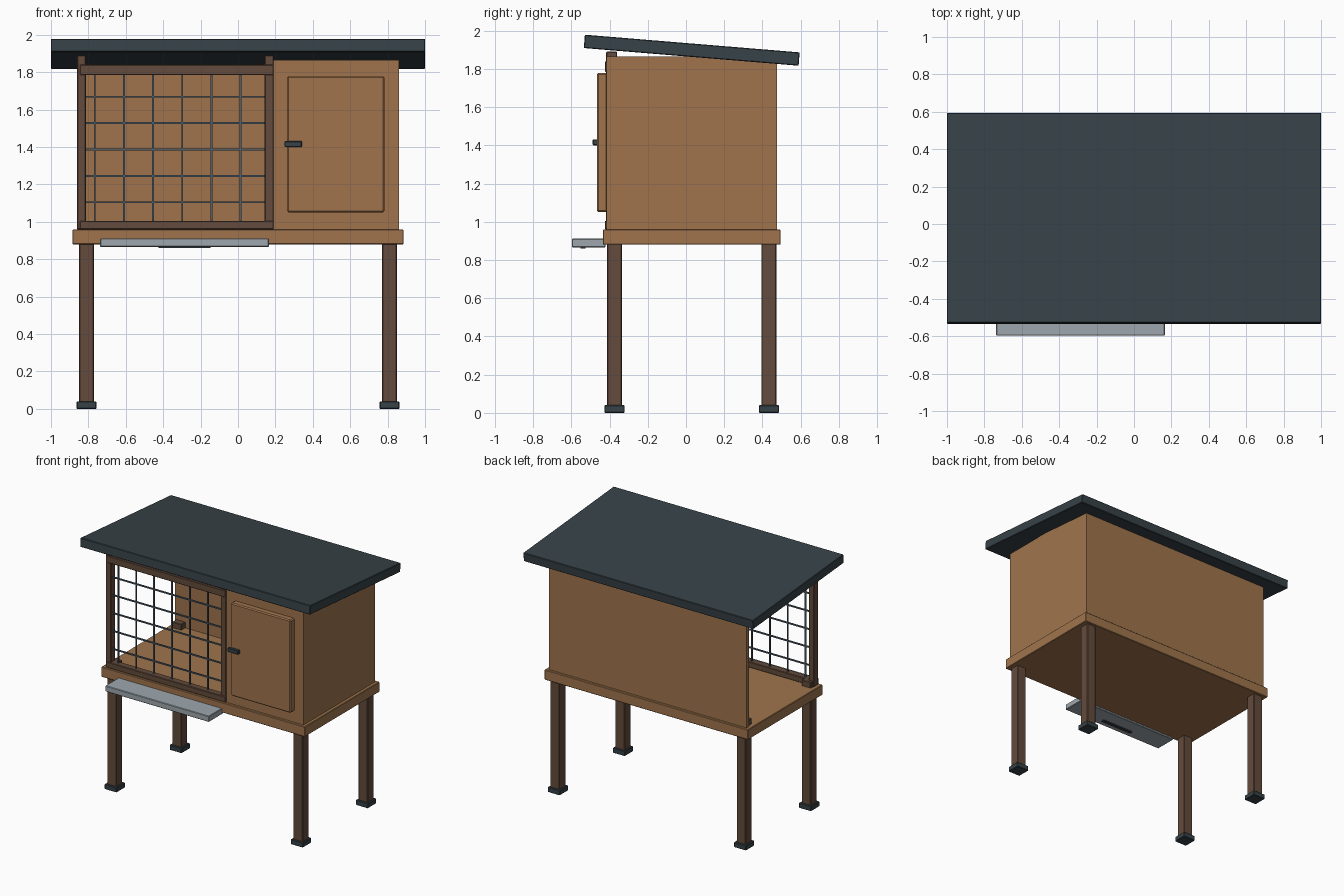
import bpy
import math

cube = bpy.data.objects.get("Cube")
if cube:
    bpy.data.objects.remove(cube, do_unlink=True)


def material(name, rgb):
    m = bpy.data.materials.new(name)
    m.use_nodes = True
    m.diffuse_color = (*rgb, 1)
    m.node_tree.nodes["Principled BSDF"].inputs["Base Color"].default_value = (*rgb, 1)
    return m


TAN = material("tan wood", (0.35, 0.175, 0.074))
BROWN = material("dark brown wood", (0.125, 0.07, 0.045))
SLATE = material("dark slate", (0.038, 0.054, 0.064))
METAL = material("pale metal", (0.34, 0.39, 0.42))
WIRE = material("wire steel", (0.08, 0.11, 0.14))


def box(name, mat, x, y, z, bevel=0.004):
    """Box from (min, max) ranges on each axis, with a small edge bevel."""
    ranges = (x, y, z)
    bpy.ops.mesh.primitive_cube_add(size=1, location=[(a + b) / 2 for a, b in ranges])
    ob = bpy.context.object
    ob.name = name
    ob.scale = [b - a for a, b in ranges]
    bpy.ops.object.transform_apply(location=False, rotation=False, scale=True)
    ob.data.materials.append(mat)
    if bevel:
        mod = ob.modifiers.new("edge bevel", "BEVEL")
        mod.width = bevel
        mod.segments = 1
    return ob


FRONT, BACK, SIDE = -0.415, 0.475, 0.86
FLOOR, TOP = 0.96, 1.866
WALL = 0.03

# Floor slab and walls; the mesh end stays open
box("floor", TAN, (-0.885, 0.885), (FRONT - 0.02, BACK + 0.02), (0.88, FLOOR))
box("back_wall", TAN, (-SIDE, SIDE), (BACK - WALL, BACK), (FLOOR, TOP), 0)
box("side_wall", TAN, (SIDE - WALL, SIDE), (FRONT, BACK), (FLOOR, TOP), 0)
box("front_panel", TAN, (0.185, SIDE), (FRONT, FRONT + WALL), (FLOOR, TOP), 0)
box("partition", TAN, (0.185, 0.185 + WALL), (FRONT + WALL, BACK - WALL), (FLOOR, TOP), 0)

# Sloping roof
roof = box("roof", SLATE, (-1, 1), (-0.534, 0.594), (1.863, 1.933))
roof.rotation_euler.x = math.radians(-4.7)

# Legs with feet
for side, sx in (("left", 1), ("right", -1)):
    for end, y in (("front", FRONT + 0.041), ("back", BACK - 0.041)):
        x = 0.81 * sx
        box(f"{end}_{side}_leg", BROWN, (x - 0.04, x + 0.04), (y - 0.039, y + 0.039), (0.03, 1.005))
        box(f"{end}_{side}_foot", SLATE, (x - 0.053, x + 0.053), (y - 0.053, y + 0.053), (0, 0.04))

# Frame around the wire front
for name, x in (("right", (-SIDE, -0.813)), ("left", (0.142, 0.19))):
    box(f"{name}_frame_post", BROWN, x, (FRONT - 0.003, -0.36), (FLOOR, 1.89))
for name, z in (("bottom", (FLOOR, 1.005)), ("top", (1.785, 1.84))):
    box(f"{name}_frame_rail", BROWN, (-0.845, 0.19), (FRONT - 0.01, -0.37), z)

# Wire grid
for i in range(6):
    x = -0.766 + i * 0.156
    box(f"upright_wire_{i + 1}", WIRE, (x - 0.005, x + 0.005), (-0.398, -0.388), (1.0, 1.79), 0)
for i in range(5):
    z = 1.105 + i * 0.141
    box(f"cross_wire_{i + 1}", WIRE, (-0.82, 0.145), (-0.401, -0.391), (z - 0.005, z + 0.005), 0)

# Door and latch
box("door", TAN, (0.263, 0.783), (-0.465, FRONT + 0.005), (1.05, 1.78), 0.008)
box("door_latch", SLATE, (0.248, 0.342), (-0.488, -0.462), (1.4, 1.432))

# Pull-out tray with grip below
box("tray", METAL, (-0.737, 0.165), (-0.597, -0.42), (0.866, 0.912))
box("tray_grip", SLATE, (-0.425, -0.147), (-0.553, -0.525), (0.859, 0.88), 0.002)
